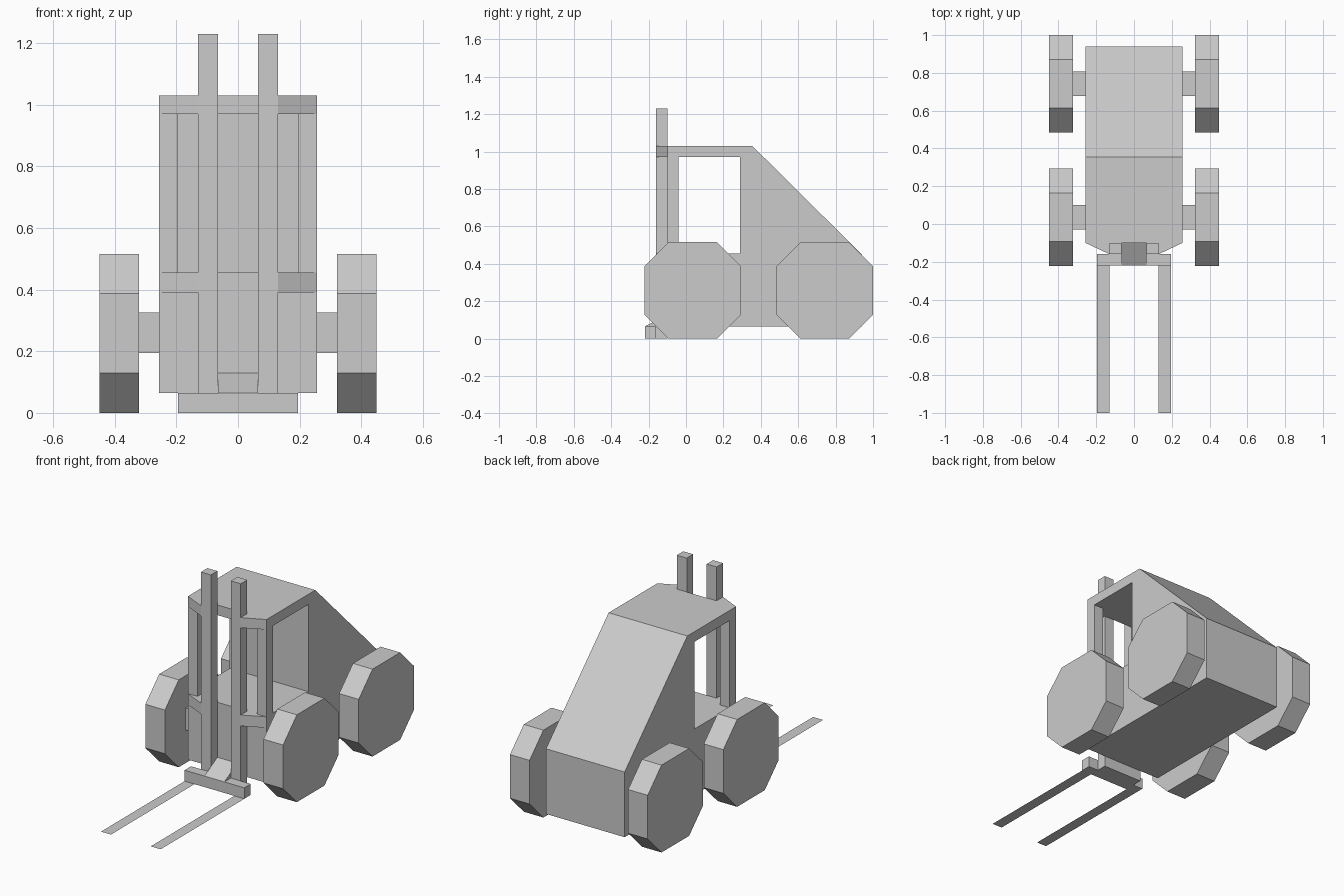
import bpy
import bmesh

cube = bpy.data.objects.get("Cube")
if cube:
    bpy.data.objects.remove(cube, do_unlink=True)

grey = bpy.data.materials.new("plain_grey")
grey.use_nodes = True
colour = (0.6, 0.6, 0.6, 1)
grey.diffuse_color = colour
grey.node_tree.nodes["Principled BSDF"].inputs["Base Color"].default_value = colour


def finish(name, bm):
    bmesh.ops.recalc_face_normals(bm, faces=bm.faces)
    mesh = bpy.data.meshes.new(name)
    bm.to_mesh(mesh)
    bm.free()
    mesh.materials.append(grey)
    obj = bpy.data.objects.new(name, mesh)
    bpy.context.collection.objects.link(obj)
    return obj


def extrude(name, points, start, end, axis="X"):
    """Extrude a (y, z) profile along X, or an (x, y) profile along Z."""
    bm = bmesh.new()
    if axis == "X":
        verts = [bm.verts.new((start, a, b)) for a, b in points]
        step = (end - start, 0, 0)
    else:
        verts = [bm.verts.new((a, b, start)) for a, b in points]
        step = (0, 0, end - start)
    face = bm.faces.new(verts)
    if end != start:
        new = bmesh.ops.extrude_face_region(bm, geom=[face], use_keep_orig=True)["geom"]
        moved = [v for v in new if isinstance(v, bmesh.types.BMVert)]
        bmesh.ops.translate(bm, verts=moved, vec=step)
    return finish(name, bm)


def box(name, x, y, z):
    rect = [(x[0], y[0]), (x[1], y[0]), (x[1], y[1]), (x[0], y[1])]
    return extrude(name, rect, z[0], z[1], "Z")


def mirror(obj):
    obj.modifiers.new("Mirror", "MIRROR").use_axis[0] = True


# Shared levels
half = 0.257
front, mast_front, fork_back = -0.1, -0.16, -0.22
floor, sill, lintel, roof = 0.065, 0.455, 0.97, 1.03

# Body with the open cab cut into its side profile
extrude("body", [(front, floor), (0.94, floor), (0.94, 0.45), (0.355, roof),
                 (front, roof), (front, lintel), (0.29, lintel),
                 (0.29, sill), (front, sill)], -half, half)

# Cab pillars and mast rails
mirror(box("cab_pillar", (0.195, half), (front, -0.04), (sill, lintel)))
mirror(box("mast_rail", (0.065, 0.13), (mast_front, front), (floor, 1.23)))

# Angled braces between mast and cab
for name, low, high in (("lower_brace", 0.39, sill), ("upper_brace", lintel, roof)):
    mirror(extrude(name, [(0.13, mast_front), (half, front), (0.13, front)], low, high, "Z"))

# Fork carriage, its foot under the mast, and the sloped link between the rails
box("fork_carriage", (-0.195, 0.195), (fork_back, mast_front), (0, floor))
box("mast_foot", (-0.13, 0.13), (mast_front, front), (0, floor))
extrude("carriage_link", [(fork_back, floor), (front, floor), (front, 0.13)], -0.065, 0.065)

# Flat fork blades
mirror(box("fork_blade", (0.13, 0.195), (-1, fork_back), (0, 0)))

# Octagonal wheels on square axles
r, c = 0.258, 0.129
octagon = [(-c, -r), (c, -r), (r, -c), (r, c), (c, r), (-c, r), (-r, c), (-r, -c)]
for end, centre in (("front", 0.036), ("rear", 0.742)):
    mirror(extrude(end + "_wheel", [(centre + y, r + z) for y, z in octagon], 0.322, 0.45))
    mirror(box(end + "_axle", (half, 0.322), (centre - 0.065, centre + 0.065), (0.195, 0.325)))
